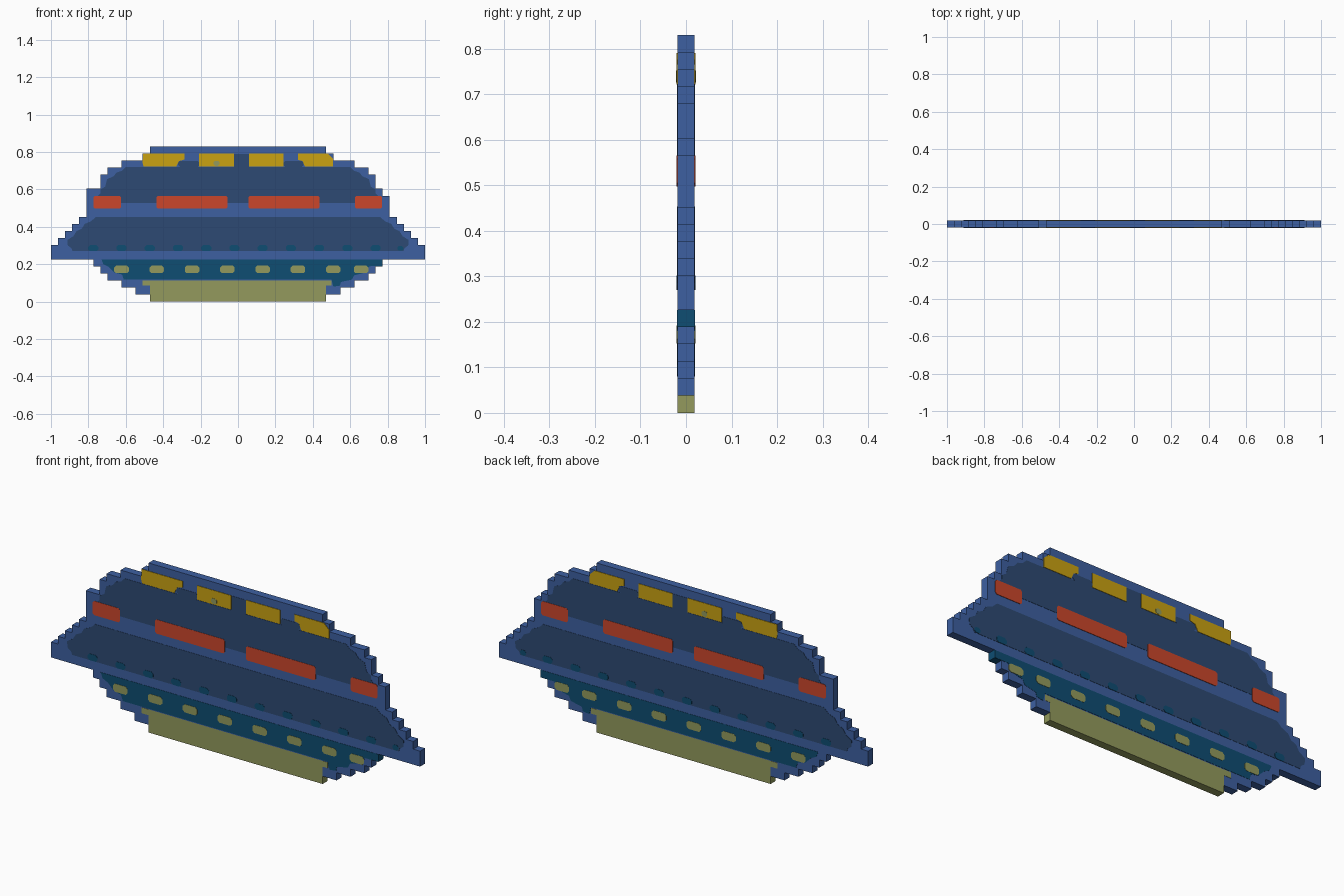
import bpy, bmesh

if "Cube" in bpy.data.objects:
    bpy.data.objects.remove(bpy.data.objects["Cube"])

U = 2 / 53          # size of one step in the outline
T = U / 2           # half thickness of the body


def material(name, hex_code):
    m = bpy.data.materials.new(name)
    lin = []
    for i in (0, 2, 4):
        c = int(hex_code[i:i + 2], 16) / 255
        lin.append(c / 12.92 if c <= 0.04045 else ((c + 0.055) / 1.055) ** 2.4)
    m.diffuse_color = (*lin, 1)
    m.use_nodes = True
    m.node_tree.nodes["Principled BSDF"].inputs["Base Color"].default_value = m.diffuse_color
    return m


BLUE = material("hull_blue", "3D60A1")
NAVY = material("panel_navy", "2D4A73")
TEAL = material("belly_teal", "0E4D72")
GOLD = material("window_gold", "CAA212")
RED = material("light_red", "CB462B")
OLIVE = material("base_olive", "939A5D")


def prisms(name, outlines, mat, spans):
    """Extrude x-z outlines through every (y0, y1) span into one object."""
    bm = bmesh.new()
    for y0, y1 in spans:
        for pts in outlines:
            a = [bm.verts.new((x, y0, z)) for x, z in pts]
            b = [bm.verts.new((x, y1, z)) for x, z in pts]
            bm.faces.new(a)
            bm.faces.new(b[::-1])
            for i in range(len(a)):
                j = (i + 1) % len(a)
                bm.faces.new((a[j], a[i], b[i], b[j]))
    bmesh.ops.recalc_face_normals(bm, faces=bm.faces)
    me = bpy.data.meshes.new(name)
    bm.to_mesh(me)
    bm.free()
    me.materials.append(mat)
    ob = bpy.data.objects.new(name, me)
    bpy.context.collection.objects.link(ob)
    return ob


def solid(name, outlines, mat):
    return prisms(name, outlines, mat, [(-T, T)])


def plates(name, outlines, mat, layer=1):
    """Thin painted plates on both the front and the back."""
    h = T + 0.0012 * layer
    return prisms(name, outlines, mat, [(-h, -T), (T, h)])


def rect(x0, x1, z0, z1, c=0.0):
    if c == 0:
        return [(x0, z0), (x1, z0), (x1, z1), (x0, z1)]
    return [(x0 + c, z0), (x1 - c, z0), (x1, z0 + c), (x1, z1 - c),
            (x1 - c, z1), (x0 + c, z1), (x0, z1 - c), (x0, z0 + c)]


def mirrored(half):
    """Close a right-hand half outline with its mirror image."""
    return half + [(-x, z) for x, z in reversed(half)]


# Stepped hull: half width in steps for each row, from row 1 to row 21
left = [14.5, 16.5, 18.5, 19.5, 20.5, 26.5, 26.5, 25.5, 24.5, 23.5, 22.5,
        21.5, 21.5, 21.5, 21.5, 19.5, 19.5, 18.5, 16.5, 13.5, 12.5]
right = list(left)
right[4] = 19.5      # the teal belly end fills this step
right[14] = 20.5


def stair(widths, side):
    pts = [(side * 12.5 * U, 3 * U), (side * 12.5 * U, U)]
    for r, w in enumerate(widths, 1):
        for p in ((side * w * U, r * U), (side * w * U, (r + 1) * U)):
            if len(pts) > 2 and pts[-1][0] == p[0] and pts[-2][0] == p[0]:
                pts[-1] = p
            elif pts[-1] != p:
                pts.append(p)
    return pts


solid("hull", [stair(right, 1) + stair(left, -1)[::-1]], BLUE)

# Olive base and teal belly end run through the full thickness
solid("base", [rect(-12.5 * U, 12.5 * U, 0, 3 * U)], OLIVE)
solid("belly_end", [rect(19.5 * U, 20.5 * U, 5 * U, 6 * U)], TEAL)
plates("base_shoulder", [rect(-0.51, -12.5 * U, 0.085, 3 * U),
                         rect(12.5 * U, 0.5, 0.085, 3 * U)], OLIVE)

# Teal belly with its row of portholes
plates("belly", [[(-0.61, 0.117), (0.50, 0.117), (0.51, 0.08), (0.545, 0.085),
                  (0.55, 0.105), (0.61, 0.118), (0.62, 0.14), (0.66, 0.15),
                  (0.69, 0.16), (0.70, 0.189), (0.773, 0.19), (0.773, 0.226),
                  (-0.73, 0.226), (-0.72, 0.20), (-0.69, 0.185),
                  (-0.66, 0.155), (-0.62, 0.145)]], TEAL)
ports = [-0.623 + 5 * U * i for i in range(7)] + [0.658]
plates("portholes", [rect(x - 0.039, x + 0.039, 0.152, 0.192, 0.01)
                     for x in ports], OLIVE, 2)

# Navy lower skirt panel with small teal lamps
plates("skirt_panel", [mirrored([(0.885, 0.27), (0.89, 0.285), (0.91, 0.30),
                                 (0.912, 0.33), (0.88, 0.35), (0.865, 0.375),
                                 (0.835, 0.39), (0.82, 0.415), (0.785, 0.43),
                                 (0.76, 0.453)])], NAVY)
lamps = [-0.019 + 4 * U * k for k in range(-5, 7)]
plates("skirt_lamps", [rect(x - 0.027, x + 0.027, 0.27, 0.302, 0.01)
                       for x in lamps[:-1]]
       + [rect(0.852, 0.884, 0.272, 0.298, 0.008)], TEAL, 2)

# Navy dome panel, rising between the gold windows
plates("dome_panel", [mirrored([(0.75, 0.528), (0.75, 0.565), (0.735, 0.58),
                                (0.735, 0.60), (0.71, 0.615), (0.70, 0.655),
                                (0.665, 0.67), (0.65, 0.69), (0.62, 0.70),
                                (0.60, 0.72)]),
                      rect(-0.32, -0.205, 0.72, 0.752, 0.01),
                      rect(-0.022, 0.058, 0.72, 0.79),
                      rect(0.243, 0.35, 0.72, 0.752, 0.01)], NAVY)

# Red light bars
bars = [(-0.773, -0.625), (-0.435, -0.057), (0.057, 0.435), (0.625, 0.77)]
plates("red_lights", [rect(a, b, 0.497, 0.566, 0.008) for a, b in bars], RED, 2)

# Gold top windows; the outer two are notched at their inner lower corners
plates("top_windows", [
    [(-0.505, 0.722), (-0.33, 0.722), (-0.315, 0.752), (-0.285, 0.76),
     (-0.285, 0.791), (-0.508, 0.791), (-0.51, 0.74)],
    rect(-0.208, -0.022, 0.722, 0.791),
    rect(0.058, 0.243, 0.722, 0.791),
    [(0.358, 0.722), (0.508, 0.722), (0.508, 0.765), (0.48, 0.791),
     (0.32, 0.791), (0.32, 0.758), (0.345, 0.752)]], GOLD, 2)
plates("window_speck", [rect(-0.13, -0.1, 0.726, 0.752, 0.007)], OLIVE, 3)
